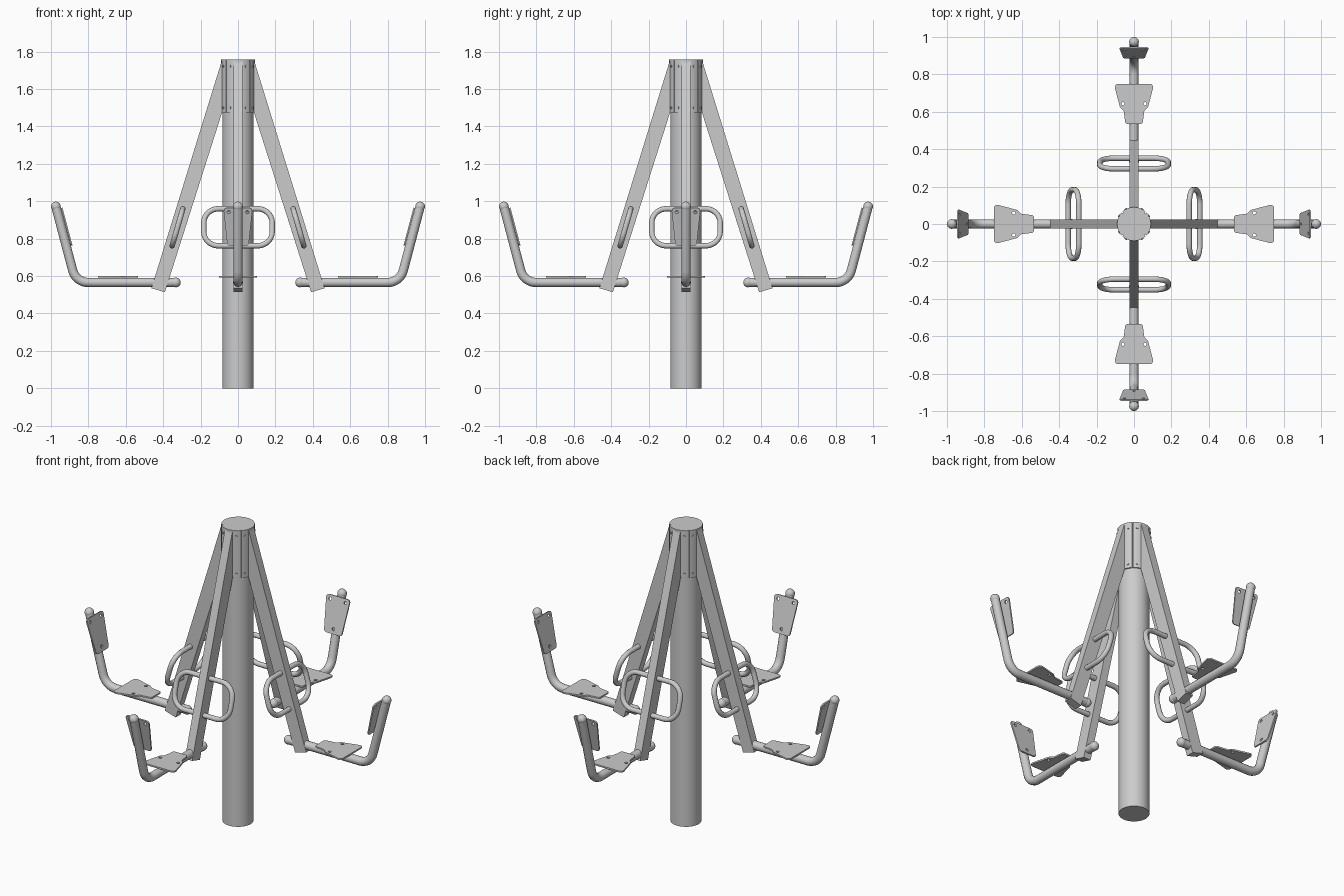
import bpy, bmesh, math
from mathutils import Vector, Matrix

if "Cube" in bpy.data.objects:
    bpy.data.objects.remove(bpy.data.objects["Cube"])

def finish(name, mesh, turns=1, phase=0.0):
    """Smooth the mesh and place it `turns` times around the post."""
    mesh.shade_smooth()
    mesh.set_sharp_from_angle(angle=math.radians(32))
    for i in range(turns):
        ob = bpy.data.objects.new(f"{name}_{i + 1}" if turns > 1 else name, mesh)
        ob.rotation_euler.z = phase + i * math.pi / 2
        bpy.context.collection.objects.link(ob)

def fillet(pts, radii, closed=True, steps=8):
    """Round the corners of a path."""
    pts = [Vector(p).to_3d() for p in pts]
    out, n = [], len(pts)
    for i, p in enumerate(pts):
        r = radii[i] if isinstance(radii, (list, tuple)) else radii
        if r == 0 or (not closed and i in (0, n - 1)):
            out.append(p)
            continue
        a = (pts[i - 1] - p).normalized()
        b = (pts[(i + 1) % n] - p).normalized()
        half = a.angle(b) / 2
        c = p + (a + b).normalized() * (r / math.sin(half))
        t = r / math.tan(half)
        s, e = p + a * t - c, p + b * t - c
        sweep = s.angle(e)
        for k in range(steps + 1):
            f = k / steps
            out.append(c + (s * math.sin((1 - f) * sweep) + e * math.sin(f * sweep)) / math.sin(sweep))
    return out

def curve_mesh(name, paths, closed, dims, matrix=None, **settings):
    cu = bpy.data.curves.new(name, 'CURVE')
    cu.dimensions = dims
    for path in paths:
        sp = cu.splines.new('POLY')
        sp.points.add(len(path) - 1)
        for pt, co in zip(sp.points, path):
            pt.co = (*co, 1)
        sp.use_cyclic_u = closed
    for k, v in settings.items():
        setattr(cu, k, v)
    tmp = bpy.data.objects.new(name, cu)
    bpy.context.collection.objects.link(tmp)
    dg = bpy.context.evaluated_depsgraph_get()
    mesh = bpy.data.meshes.new_from_object(tmp.evaluated_get(dg))
    bpy.data.objects.remove(tmp)
    if matrix:
        mesh.transform(matrix)
    return mesh

def tube(name, path, radius, closed=False):
    return curve_mesh(name, [path], closed, '3D', bevel_depth=radius,
                      bevel_resolution=4, use_fill_caps=True)

def plate(name, outline, holes, thick, matrix=None):
    rings = [[Vector((u + 0.009 * math.cos(a), v + 0.009 * math.sin(a), 0))
              for a in (k * math.tau / 12 for k in range(12))] for u, v in holes]
    return curve_mesh(name, [outline] + rings, True, '2D', matrix,
                      fill_mode='BOTH', extrude=thick / 2)

def mirrored(half):
    return half + [(u, -v) for u, v in reversed(half)]

def bm_mesh(name, build):
    bm = bmesh.new()
    build(bm)
    bmesh.ops.recalc_face_normals(bm, faces=bm.faces)
    mesh = bpy.data.meshes.new(name)
    bm.to_mesh(mesh)
    bm.free()
    return mesh

def cyl(bm, r, h, matrix, seg):
    bmesh.ops.create_cone(bm, cap_ends=True, segments=seg, radius1=r, radius2=r, depth=h, matrix=matrix)

# central post
finish("post", bm_mesh("post", lambda bm: cyl(bm, 0.083, 1.757, Matrix.Translation((0, 0, 0.8785)), 48)))

# clamp quarters around the post top
angs = [math.radians(-43.5 + 87 * k / 14) for k in range(15)]
ring = [Vector((0.090 * math.cos(a), 0.090 * math.sin(a), 0)) for a in angs]
ring += [Vector((0.082 * math.cos(a), 0.082 * math.sin(a), 0)) for a in reversed(angs)]
finish("clamp", plate("clamp", ring, [], 0.282, Matrix.Translation((0, 0, 1.616))), 4)

# clamp bolts
def bolts(bm):
    for deg in (-29, 29):
        for z in (1.722, 1.500):
            m = Matrix.Rotation(math.radians(deg), 4, 'Z') @ Matrix.Translation((0.091, 0, z))
            cyl(bm, 0.007, 0.008, m @ Matrix.Rotation(math.pi / 2, 4, 'Y'), 10)
finish("clamp_bolts", bm_mesh("clamp_bolts", bolts), 4)

# slanted box arms
def arm(bm):
    prof = [(0.085, 1.757), (0.463, 0.535), (0.391, 0.514), (0.085, 1.475)]
    face = bm.faces.new([bm.verts.new((x, -0.024, z)) for x, z in prof])
    ext = bmesh.ops.extrude_face_region(bm, geom=[face])
    bmesh.ops.translate(bm, vec=(0, 0.048, 0), verts=[v for v in ext['geom'] if isinstance(v, bmesh.types.BMVert)])
finish("arm", bm_mesh("arm", arm), 4)

# bent seat tubes
start, corner, top = Vector((0.332, 0, 0.566)), Vector((0.867, 0, 0.566)), Vector((0.974, 0, 0.972))
finish("seat_tube", tube("seat_tube", fillet([start, corner, top], 0.085, closed=False), 0.0245), 4)

# domed caps on the tube ends
def caps(bm):
    for p in (start, top):
        bmesh.ops.create_uvsphere(bm, u_segments=20, v_segments=12, radius=0.026, matrix=Matrix.Translation(p))
finish("tube_caps", bm_mesh("tube_caps", caps), 4)

# seats
seat = fillet(mirrored([(0.535, 0.046), (0.603, 0.055), (0.625, 0.075), (0.749, 0.108)]),
              [0.012, 0.015, 0.012, 0.018, 0.018, 0.012, 0.015, 0.012], steps=4)
finish("seat", plate("seat", seat, [(0.643, 0.059), (0.643, -0.059)], 0.009,
                     Matrix.Translation((0, 0, 0.597))), 4)

# backrests lying against the uprights
d = (top - corner).normalized()
side = Vector((0, 1, 0))
nrm = d.cross(side)
pos = top - d * 0.118 + nrm * 0.029
mat = Matrix((d, side, nrm)).transposed().to_4x4()
mat.translation = pos
back = fillet(mirrored([(-0.105, 0.057), (0.103, 0.078)]), 0.016, steps=4)
finish("backrest", plate("backrest", back, [(0.08, 0.05), (0.08, -0.05), (-0.078, 0)], 0.008, mat), 4)

# handle loops passing through the arms
hi, lo = Vector((0.295, 0, 0.960)), Vector((0.352, 0, 0.762))
w = side * 0.183
finish("handle", tube("handle", fillet([hi + w, hi - w, lo - w, lo + w], 0.078), 0.0145, closed=True), 4)
